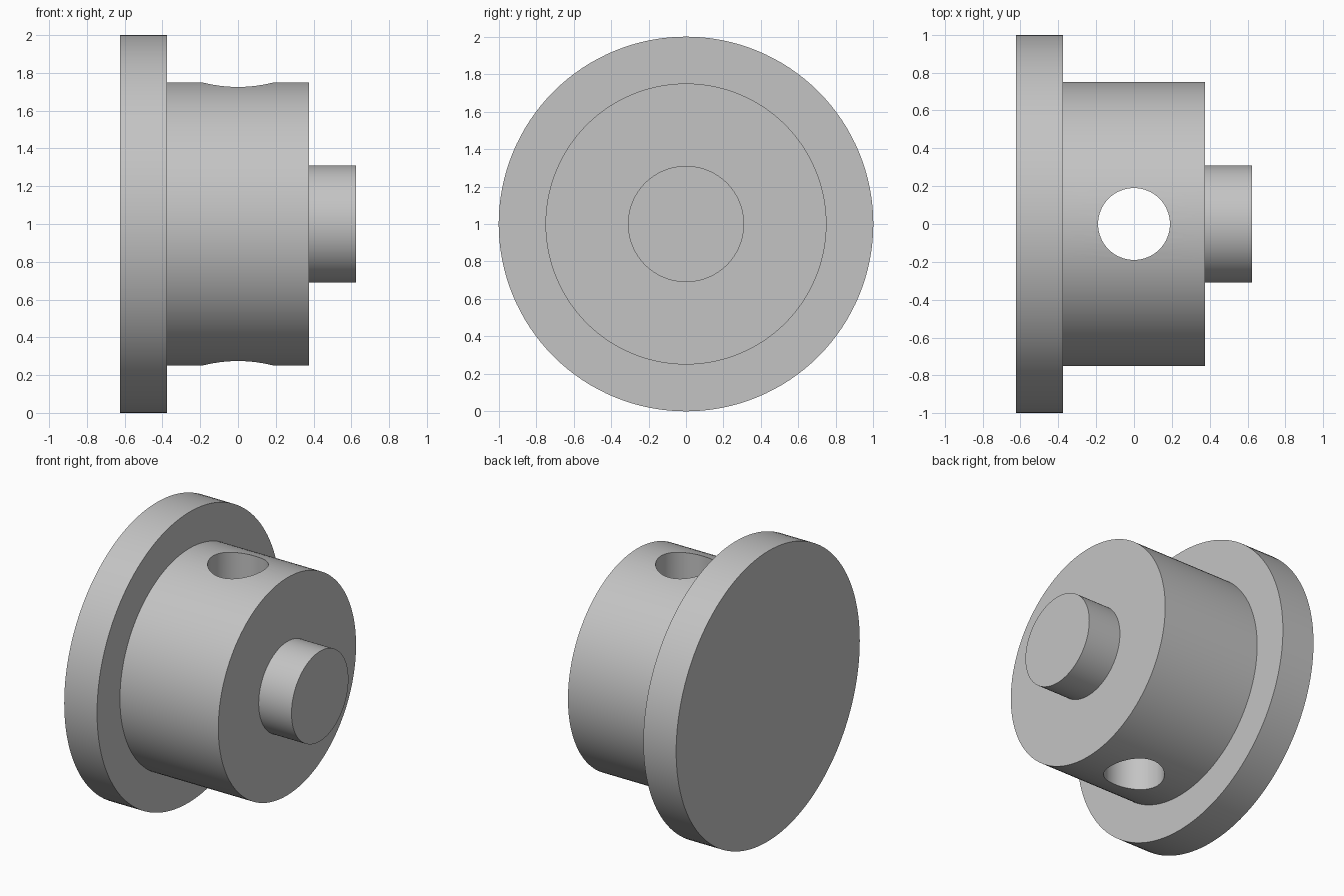
import bpy
import bmesh
import math
from mathutils import Matrix

cube = bpy.data.objects.get("Cube")
if cube:
    bpy.data.objects.remove(cube, do_unlink=True)

SEGMENTS = 128
CENTRE_Z = 1.0

grey = bpy.data.materials.new("light_grey")
grey.use_nodes = True
colour = (0.55, 0.55, 0.55, 1)
grey.diffuse_color = colour
grey.node_tree.nodes["Principled BSDF"].inputs["Base Color"].default_value = colour


def add_object(name, bm):
    bmesh.ops.recalc_face_normals(bm, faces=bm.faces)
    mesh = bpy.data.meshes.new(name)
    bm.to_mesh(mesh)
    bm.free()
    mesh.materials.append(grey)
    obj = bpy.data.objects.new(name, mesh)
    bpy.context.collection.objects.link(obj)
    return obj


# Stepped body: flange, hub and stub turned in one piece about the x axis
profile = [(-0.625, 1.0), (-0.375, 1.0), (-0.375, 0.75),
           (0.375, 0.75), (0.375, 0.31), (0.625, 0.31)]
bm = bmesh.new()
rings = []
for x, r in profile:
    angles = [2 * math.pi * i / SEGMENTS for i in range(SEGMENTS)]
    rings.append([bm.verts.new((x, r * math.cos(a), CENTRE_Z + r * math.sin(a)))
                  for a in angles])
for a, b in zip(rings, rings[1:]):
    for i in range(SEGMENTS):
        j = (i + 1) % SEGMENTS
        bm.faces.new((a[i], a[j], b[j], b[i]))
bm.faces.new(rings[0])
bm.faces.new(rings[-1])
body = add_object("flanged_hub", bm)

# Cross hole drilled vertically through the hub
bm = bmesh.new()
bmesh.ops.create_cone(bm, cap_ends=True, segments=64, radius1=0.19, radius2=0.19,
                      depth=2.4, matrix=Matrix.Translation((0, 0, CENTRE_Z)))
drill = add_object("cross_hole_cutter", bm)

cut = body.modifiers.new("cross_hole", "BOOLEAN")
cut.operation = "DIFFERENCE"
cut.solver = "EXACT"
cut.object = drill

bpy.ops.object.select_all(action="DESELECT")
body.select_set(True)
bpy.context.view_layer.objects.active = body
bpy.ops.object.modifier_apply(modifier=cut.name)
bpy.data.objects.remove(drill, do_unlink=True)

bpy.ops.object.shade_smooth_by_angle(angle=math.radians(30))
